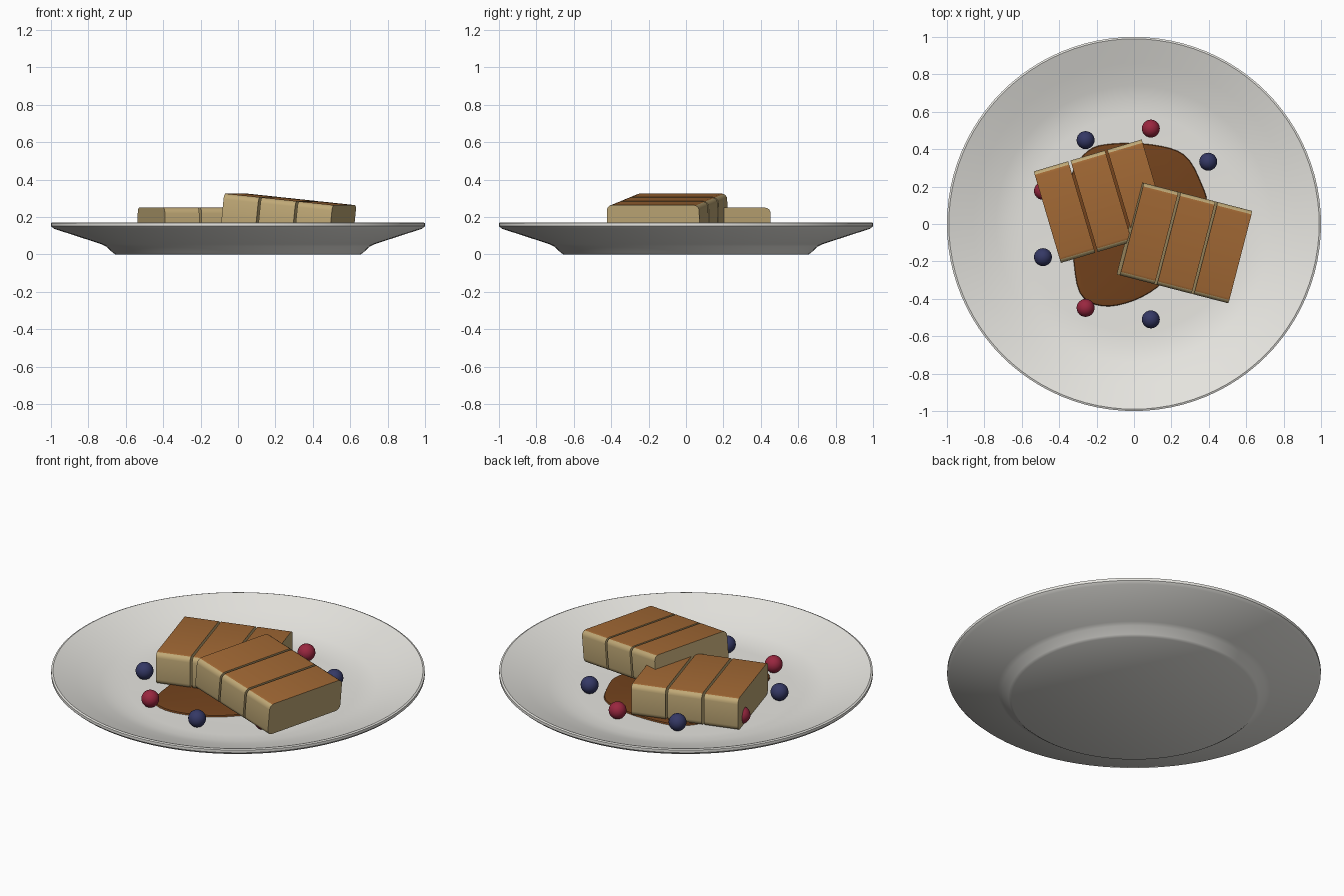
import bpy, bmesh, math
from mathutils import Matrix, Vector

if "Cube" in bpy.data.objects:
    bpy.data.objects.remove(bpy.data.objects["Cube"])


def material(name, rgb):
    m = bpy.data.materials.new(name)
    m.diffuse_color = (*rgb, 1)
    m.use_nodes = True
    m.node_tree.nodes["Principled BSDF"].inputs["Base Color"].default_value = m.diffuse_color
    return m


CERAMIC = material("ceramic", (0.80, 0.79, 0.75))
SPONGE = material("sponge", (0.52, 0.39, 0.18))
CRUST = material("crust", (0.36, 0.14, 0.035))
SAUCE = material("sauce", (0.17, 0.055, 0.012))
BLUE = material("blue_berry", (0.035, 0.04, 0.13))
RED = material("red_berry", (0.32, 0.02, 0.05))


def finish(name, bm, mats, matrix=Matrix(), angle=40):
    bmesh.ops.recalc_face_normals(bm, faces=bm.faces)
    mesh = bpy.data.meshes.new(name)
    bm.to_mesh(mesh)
    bm.free()
    for m in mats:
        mesh.materials.append(m)
    ob = bpy.data.objects.new(name, mesh)
    bpy.context.collection.objects.link(ob)
    ob.matrix_world = matrix
    bpy.ops.object.select_all(action='DESELECT')
    ob.select_set(True)
    bpy.context.view_layer.objects.active = ob
    bpy.ops.object.shade_smooth_by_angle(angle=math.radians(angle))
    return ob


# plate: lathed closed profile, underside then rim then inside
profile = [(0, 0), (0.655, 0), (0.67, 0.01), (0.705, 0.043), (0.73, 0.055),
           (0.985, 0.138), (1.0, 0.152), (1.0, 0.168), (0.99, 0.172),
           (0.86, 0.125), (0.74, 0.083), (0.66, 0.064), (0.58, 0.06), (0, 0.06)]
bm = bmesh.new()
vs = [bm.verts.new((r, 0, z)) for r, z in profile]
es = [bm.edges.new(p) for p in zip(vs, vs[1:])]
bmesh.ops.spin(bm, geom=vs + es, axis=(0, 0, 1), cent=(0, 0, 0),
               angle=math.tau, steps=96, use_merge=True)
bmesh.ops.remove_doubles(bm, verts=bm.verts, dist=1e-5)
finish("plate", bm, [CERAMIC])

# sauce: thin smooth puddle through a few outline points
outline = [(-0.33, -0.15), (-0.29, -0.37), (-0.17, -0.44), (0.0, -0.41),
           (0.16, -0.31), (0.30, -0.13), (0.39, 0.08), (0.36, 0.22),
           (0.27, 0.37), (0.10, 0.425), (-0.12, 0.43), (-0.25, 0.39),
           (-0.34, 0.25), (-0.36, 0.05)]
pts = [Vector(p) for p in outline]
n = len(pts)
smooth = []
for i in range(n):
    a, b, c, d = (pts[(i + k) % n] for k in (-1, 0, 1, 2))
    for t in (0, 0.25, 0.5, 0.75):
        smooth.append(0.5 * (2 * b + (c - a) * t + (2 * a - 5 * b + 4 * c - d) * t ** 2
                             + (3 * b - a - 3 * c + d) * t ** 3))
bm = bmesh.new()
rings = [[bm.verts.new((p.x * s, p.y * s, z)) for p in smooth]
         for s, z in ((1, 0.058), (0.99, 0.068), (0.96, 0.071))]
for lo, hi in zip(rings, rings[1:]):
    for i in range(len(lo)):
        j = (i + 1) % len(lo)
        bm.faces.new((lo[i], lo[j], hi[j], hi[i]))
bm.faces.new(rings[-1])
bm.faces.new(rings[0][::-1])
finish("sauce", bm, [SAUCE])


def cake_slice(name, matrix):
    bm = bmesh.new()
    bmesh.ops.create_cube(bm, size=1)
    bmesh.ops.scale(bm, vec=(0.192, 0.51, 0.187), verts=bm.verts)
    long_edges = [e for e in bm.edges
                  if abs(e.verts[0].co.x - e.verts[1].co.x) > 0.1]
    bmesh.ops.bevel(bm, geom=long_edges, offset=0.03, segments=4,
                    profile=0.5, affect='EDGES')
    bm.normal_update()
    for f in bm.faces:
        f.material_index = int(f.normal.z > 0.85)
    finish(name, bm, [SPONGE, CRUST], matrix)


# two cakes of three slices, the right one leaning on the left
cakes = {"left_cake": ((-0.175, 0.122, 0.157), 16.5, 0),
         "right_cake": ((0.270, -0.10, 0.202), -14.5, 5.9)}
for cake, (centre, turn, tilt) in cakes.items():
    base = (Matrix.Translation(centre) @ Matrix.Rotation(math.radians(turn), 4, 'Z')
            @ Matrix.Rotation(math.radians(tilt), 4, 'Y'))
    for i in (-1, 0, 1):
        cake_slice(f"{cake}_slice_{i + 2}", base @ Matrix.Translation((i * 0.205, 0, 0)))

# berries: ring of nine, alternating colours
for i in range(9):
    a = math.radians(40 * i)
    bm = bmesh.new()
    bmesh.ops.create_uvsphere(bm, u_segments=24, v_segments=16, radius=0.048)
    place = Matrix.Translation((0.518 * math.cos(a), 0.518 * math.sin(a), 0.108))
    finish(f"berry_{i + 1}", bm, [BLUE if i % 2 else RED], place)
